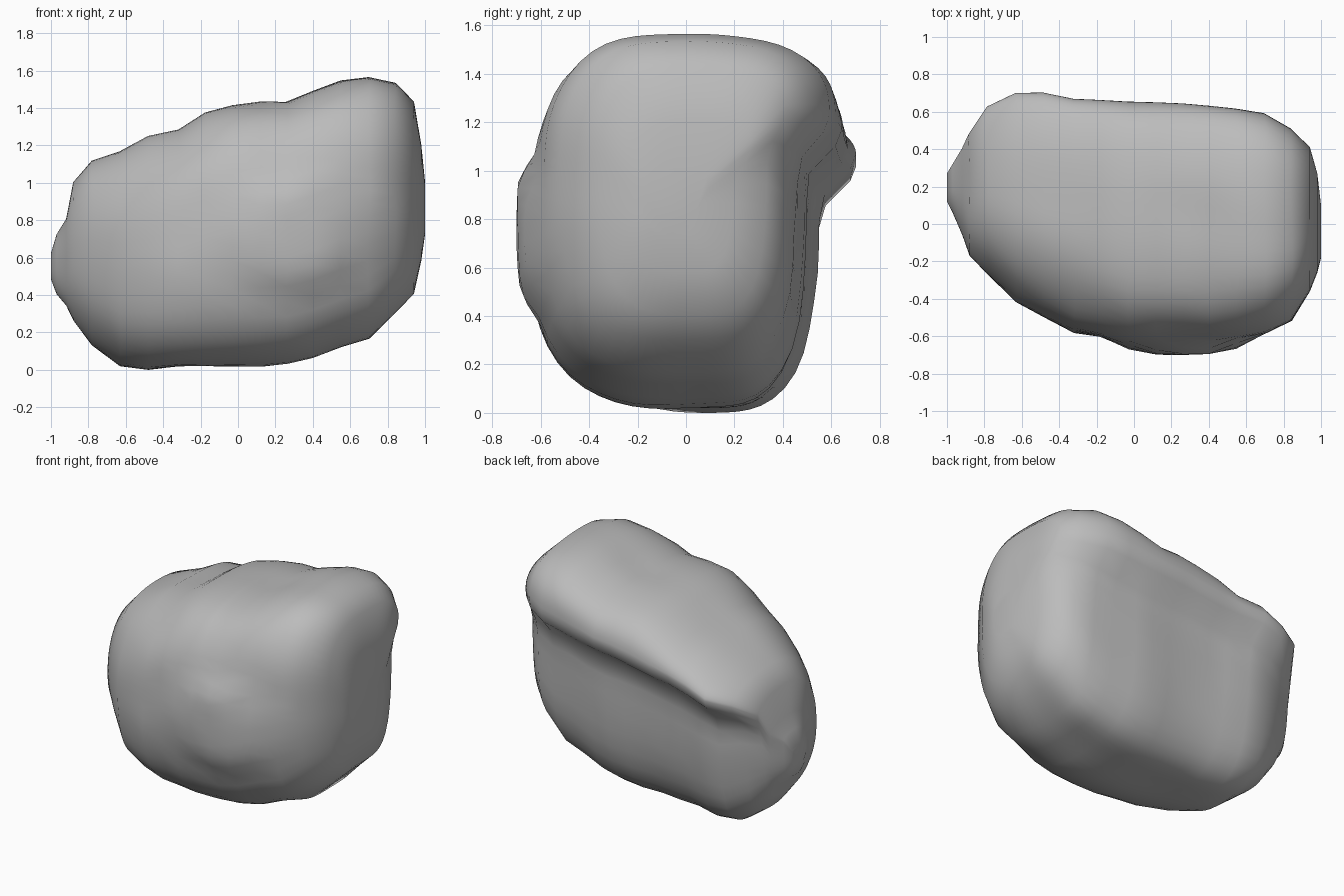
import bpy, math
from mathutils import Vector, noise

if "Cube" in bpy.data.objects:
    bpy.data.objects.remove(bpy.data.objects["Cube"], do_unlink=True)

SEGMENTS = 64

# Boulder outline along its length: x, bottom, top, front, back
STATIONS = [
    (-1.0, .48, .62, .12, .27), (-.97, .40, .72, .06, .32),
    (-.92, .34, .80, -.06, .40), (-.88, .26, 1.0, -.17, .48),
    (-.78, .13, 1.12, -.27, .63), (-.63, .02, 1.17, -.42, .70),
    (-.48, .0, 1.25, -.50, .70), (-.32, .01, 1.28, -.58, .67),
    (-.18, .01, 1.37, -.60, .66), (-.03, .02, 1.41, -.64, .65),
    (.12, .02, 1.43, -.64, .65), (.26, .03, 1.43, -.64, .65),
    (.40, .06, 1.49, -.64, .64), (.55, .12, 1.54, -.62, .62),
    (.70, .17, 1.56, -.59, .59), (.84, .30, 1.53, -.52, .51),
    (.94, .40, 1.43, -.36, .41), (.98, .58, 1.2, -.26, .27),
    (1.0, .72, 1.0, -.18, .10),
]


def smooth(a, b, v):
    t = min(max((v - a) / (b - a), 0), 1)
    return t * t * (3 - 2 * t)


def section(x, bottom, top, front, back):
    """Rounded outline with a front knob and an overhanging back ledge."""
    cy = (front + back) / 2
    half = (back - front) / 2
    middle = bottom + (top - bottom) * .54
    ledge = min(1.12 + x * .13, top - .15 * (top - bottom))
    recess = .15 * smooth(-.94, -.78, x) * (1 - .5 * smooth(.6, .9, x))
    taper = .7 * smooth(.1, -.9, x)
    ring = []
    for i in range(SEGMENTS):
        a = math.tau * (i + .5) / SEGMENTS
        c, s = math.cos(a), math.sin(a)
        if c > 0:
            cz, n = ledge, (2.7 if s > 0 else 3.8)
        else:
            cz, n = middle, (2.8 if s > 0 else 3.1)
        n -= taper
        r = (abs(c) ** n + abs(s) ** n) ** (-1 / n)
        z = cz + r * s * ((top - cz) if s > 0 else (cz - bottom))
        y = r * c * half
        if c > 0:
            y *= 1 - recess / half * smooth(ledge, ledge - .2, z)
        else:
            d = math.hypot((x - .3) / .4, (z - .72) / .36)
            y -= .055 * smooth(1.0, .65, d)
        p = Vector((x, cy + y, z))
        rough = .012 * smooth(1.0, .8, abs(x))
        ring.append(p + noise.noise_vector(p * 3.2) * rough)
    return ring


# Boulder skin
verts = [p for station in STATIONS for p in section(*station)]
faces = []
for r in range(len(STATIONS) - 1):
    for i in range(SEGMENTS):
        j = (i + 1) % SEGMENTS
        a, b = r * SEGMENTS, (r + 1) * SEGMENTS
        faces.append((a + i, a + j, b + j, b + i))
faces.append(tuple(reversed(range(SEGMENTS))))
faces.append(tuple(range(len(verts) - SEGMENTS, len(verts))))

mesh = bpy.data.meshes.new("boulder")
mesh.from_pydata(verts, [], faces)
mesh.validate()
boulder = bpy.data.objects.new("boulder", mesh)
bpy.context.collection.objects.link(boulder)

# Plain stone colour
stone = bpy.data.materials.new("grey stone")
stone.use_nodes = True
colour = (.5, .5, .5, 1)
stone.diffuse_color = colour
stone.node_tree.nodes["Principled BSDF"].inputs["Base Color"].default_value = colour
mesh.materials.append(stone)

# Sit on the ground
low = min(v.co.z for v in mesh.vertices)
for v in mesh.vertices:
    v.co.z -= low

bpy.context.view_layer.objects.active = boulder
boulder.select_set(True)
bpy.ops.object.shade_smooth_by_angle(angle=math.radians(40))
